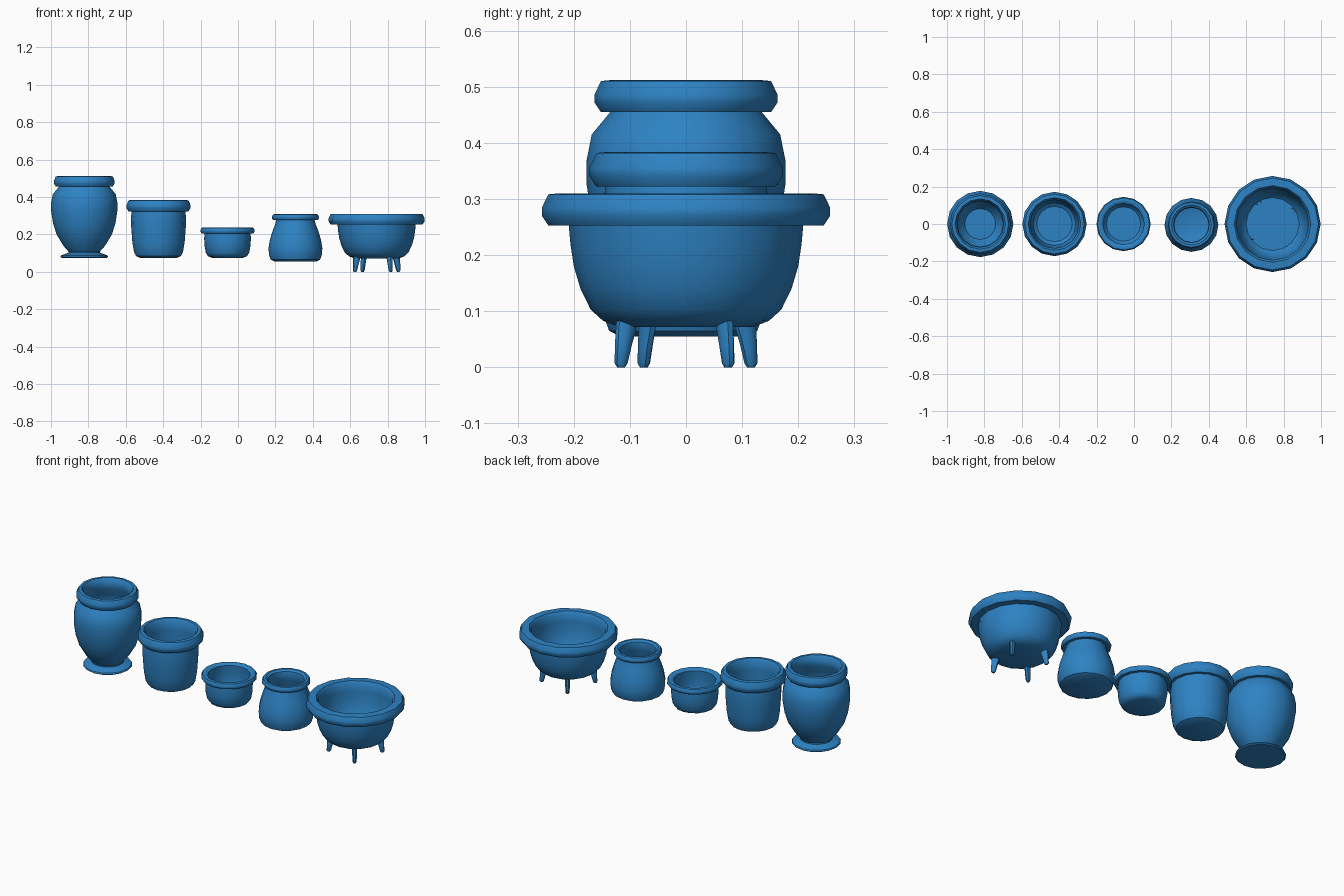
import bpy, bmesh, math

SIDES = 16
blue = bpy.data.materials.new("glazed blue")
blue.diffuse_color = (0.027, 0.225, 0.55, 1)


def finish(bm, name, location=(0, 0, 0), angle=38):
    bmesh.ops.recalc_face_normals(bm, faces=bm.faces[:])
    mesh = bpy.data.meshes.new(name)
    bm.to_mesh(mesh)
    bm.free()
    mesh.shade_smooth()
    mesh.set_sharp_from_angle(angle=math.radians(angle))
    mesh.materials.append(blue)
    ob = bpy.data.objects.new(name, mesh)
    ob.location = location
    bpy.context.collection.objects.link(ob)
    return ob


def loft(bm, rings):
    """Skin a list of point rings and cap both ends."""
    vs = [[bm.verts.new(p) for p in ring] for ring in rings]
    n = len(vs[0])
    for a, b in zip(vs, vs[1:]):
        for i in range(n):
            j = (i + 1) % n
            bm.faces.new((a[i], a[j], b[j], b[i]))
    bm.faces.new(vs[0][::-1])
    bm.faces.new(vs[-1])


def pot(name, location, outer, rim, inner):
    """Lathe: outside wall going up, around the rim, down the inside to the floor."""
    bm = bmesh.new()
    loft(bm, [[(r * math.cos(2 * math.pi * i / SIDES),
                r * math.sin(2 * math.pi * i / SIDES), z) for i in range(SIDES)]
              for r, z in outer + rim + inner])
    return finish(bm, name, location)


def rim(r_in, r_out, z0, z1):
    """Rounded band profile with a flat underside."""
    h = z1 - z0
    b = 0.2 * h
    return [(r_out - b, z0), (r_out, z0 + 0.3 * h), (r_out, z0 + 0.55 * h),
            (r_out - b, z1 - 0.03 * h), (r_out - 0.5 * h, z1),
            (r_in + 0.012, z1), (r_in, z1 - 0.3 * h)]


# tall urn with a flared foot
pot("urn", (-0.822, 0, 0),
    [(0.122, 0.075), (0.128, 0.08), (0.125, 0.087), (0.085, 0.102), (0.084, 0.108),
     (0.112, 0.14), (0.148, 0.2), (0.167, 0.26), (0.177, 0.325), (0.177, 0.37),
     (0.168, 0.415), (0.135, 0.455)],
    rim(0.125, 0.163, 0.455, 0.512),
    [(0.122, 0.455), (0.152, 0.41), (0.16, 0.36), (0.156, 0.28), (0.132, 0.2),
     (0.1, 0.145), (0.083, 0.122)])

# straight planter
pot("straight_planter", (-0.425, 0, 0),
    [(0.1, 0.075), (0.12, 0.084), (0.131, 0.105), (0.14, 0.16), (0.146, 0.24),
     (0.147, 0.29), (0.144, 0.322)],
    rim(0.13, 0.172, 0.322, 0.384),
    [(0.129, 0.322), (0.131, 0.24), (0.125, 0.16), (0.114, 0.11), (0.095, 0.095)])

# small low bowl
pot("small_bowl", (-0.056, 0, 0),
    [(0.083, 0.075), (0.104, 0.083), (0.116, 0.102), (0.123, 0.14), (0.125, 0.18),
     (0.123, 0.206)],
    rim(0.11, 0.145, 0.206, 0.236),
    [(0.111, 0.206), (0.113, 0.18), (0.112, 0.14), (0.107, 0.108), (0.092, 0.093)])

# pear-shaped pot
pot("pear_pot", (0.307, -0.005, 0),
    [(0.112, 0.055), (0.132, 0.065), (0.141, 0.09), (0.144, 0.125), (0.137, 0.17),
     (0.122, 0.22), (0.108, 0.255), (0.103, 0.277)],
    rim(0.095, 0.126, 0.277, 0.308),
    [(0.092, 0.277), (0.097, 0.25), (0.112, 0.21), (0.126, 0.165), (0.132, 0.125),
     (0.127, 0.09), (0.1, 0.075)])

# wide footed basin
BASIN_X = 0.741
pot("footed_basin", (BASIN_X, 0, 0),
    [(0.12, 0.072), (0.148, 0.083), (0.17, 0.103), (0.188, 0.14), (0.2, 0.18),
     (0.206, 0.22), (0.209, 0.253)],
    rim(0.193, 0.257, 0.253, 0.31),
    [(0.193, 0.253), (0.189, 0.2), (0.177, 0.15), (0.16, 0.112), (0.142, 0.095)])

# four splayed tapered legs; each section is (distance out, z, radial, tangential)
SECTIONS = [(0.138, 0.0, 0.007, 0.007), (0.138, 0.007, 0.012, 0.011),
            (0.133, 0.04, 0.016, 0.013), (0.126, 0.075, 0.021, 0.014),
            (0.122, 0.102, 0.02, 0.014)]
for k in range(4):
    a = math.radians(33 + 90 * k)
    ca, sa = math.cos(a), math.sin(a)
    rings = []
    for d, z, rr, rt in SECTIONS:
        ring = []
        for i in range(8):
            t = 2 * math.pi * (i + 0.5) / 8
            u, v = d + rr * math.cos(t), rt * math.sin(t)
            ring.append((u * ca - v * sa, u * sa + v * ca, z))
        rings.append(ring)
    bm = bmesh.new()
    loft(bm, rings)
    finish(bm, f"basin_leg_{k + 1}", (BASIN_X, 0, 0))
